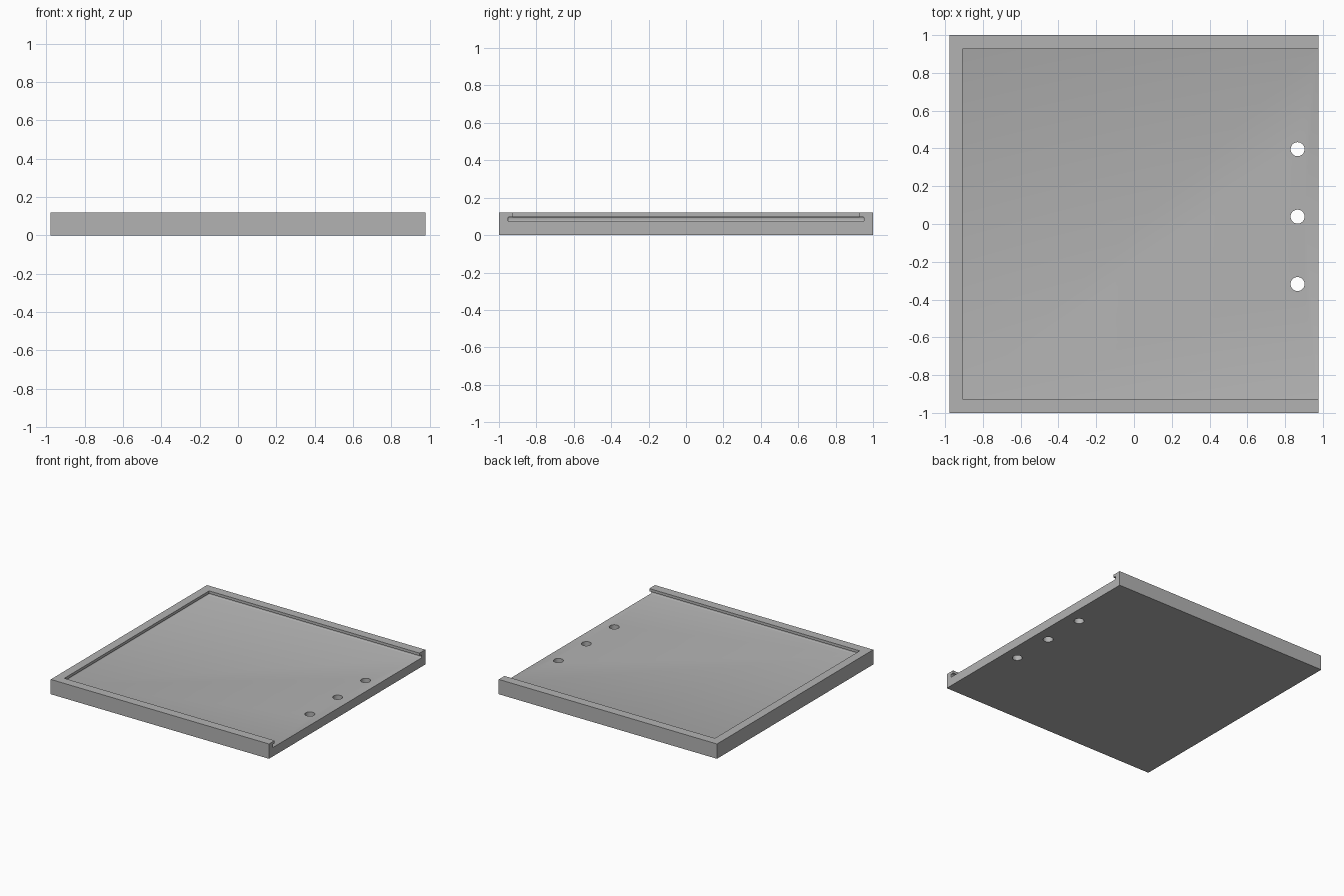
import bpy
import math

if "Cube" in bpy.data.objects:
    bpy.data.objects.remove(bpy.data.objects["Cube"])

HX, HY, H = 0.978, 1.0, 0.12      # half width, half depth, height
FLOOR, SLOT_TOP = 0.072, 0.098    # slot bottom and top

grey = bpy.data.materials.new("plain grey")
grey.diffuse_color = (0.45, 0.45, 0.45, 1)
grey.use_nodes = True
grey.node_tree.nodes["Principled BSDF"].inputs["Base Color"].default_value = grey.diffuse_color


def box(name, x0, x1, y0, y1, z0, z1):
    bpy.ops.mesh.primitive_cube_add(
        size=1, location=((x0 + x1) / 2, (y0 + y1) / 2, (z0 + z1) / 2))
    ob = bpy.context.object
    ob.name = name
    ob.scale = (x1 - x0, y1 - y0, z1 - z0)
    bpy.ops.object.transform_apply(location=True, rotation=False, scale=True)
    return ob


def apply_modifier(ob, mod):
    bpy.context.view_layer.objects.active = ob
    bpy.ops.object.modifier_apply(modifier=mod.name)


def cut(target, cutter):
    cutter.hide_render = True
    mod = target.modifiers.new("cut", 'BOOLEAN')
    mod.operation = 'DIFFERENCE'
    mod.solver = 'EXACT'
    mod.object = cutter
    apply_modifier(target, mod)
    bpy.data.objects.remove(cutter, do_unlink=True)


# Solid slab
tray = box("sliding_tray", -HX, HX, -HY, HY, 0, H)
tray.data.materials.append(grey)

# Undercut slot, open on the right, with softened edges
slot = box("slot_cutter", -0.932, HX + 0.2, -0.952, 0.952, FLOOR, SLOT_TOP)
bevel = slot.modifiers.new("soft_edges", 'BEVEL')
bevel.width = 0.007
bevel.segments = 3
apply_modifier(slot, bevel)
cut(tray, slot)

# Opening between the overhanging lips
cut(tray, box("opening_cutter", -0.908, HX + 0.1, -0.927, 0.927, 0.085, H + 0.1))

# Row of three through holes near the open edge
for y in (-0.318, 0.039, 0.396):
    bpy.ops.mesh.primitive_cylinder_add(
        vertices=48, radius=0.037, depth=0.5, location=(0.866, y, 0.05))
    cut(tray, bpy.context.object)

# Smooth the round walls, keep the edges sharp
bpy.ops.object.select_all(action='DESELECT')
tray.select_set(True)
bpy.context.view_layer.objects.active = tray
bpy.ops.object.shade_smooth_by_angle(angle=math.radians(35))
